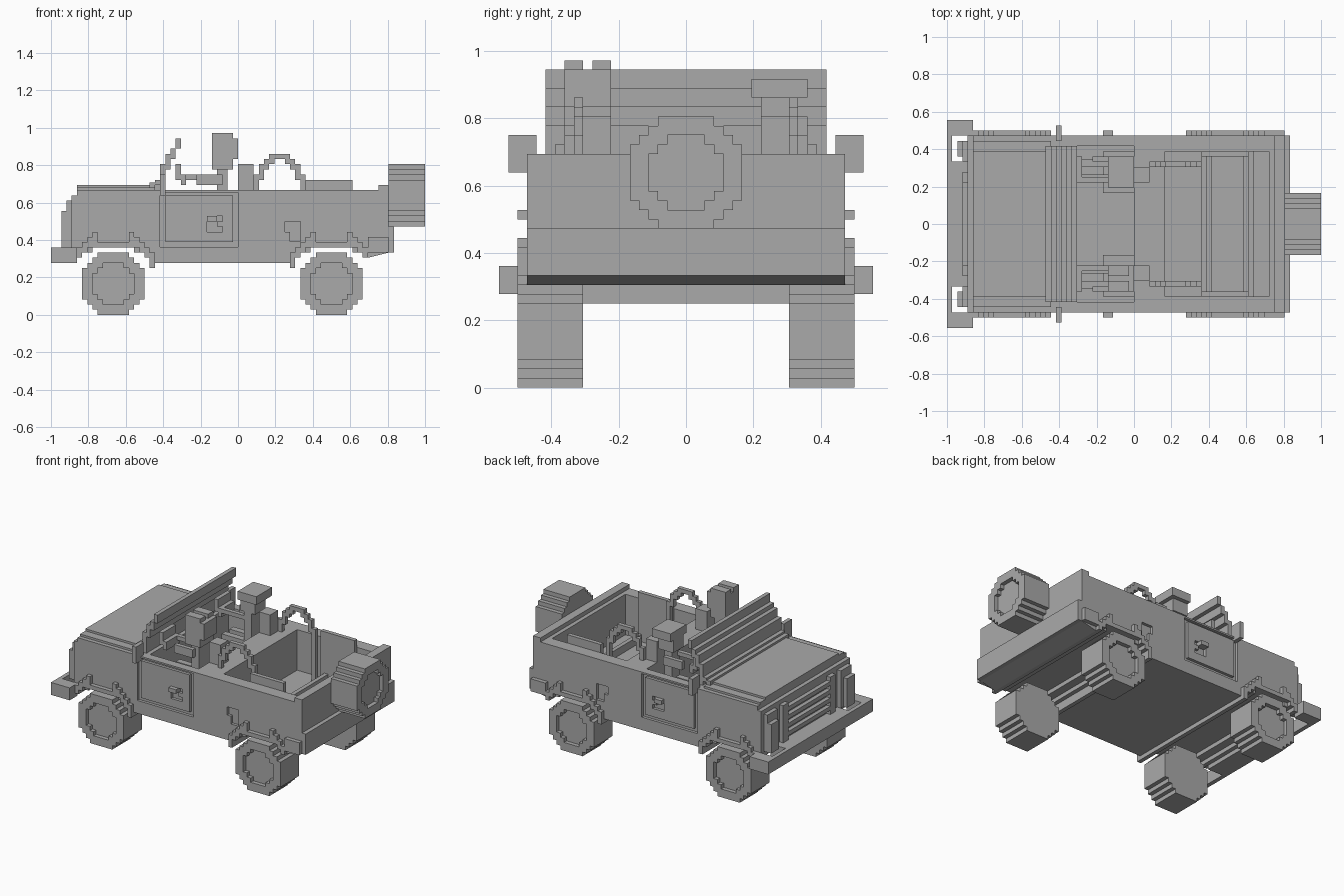
import bpy
import bmesh

if "Cube" in bpy.data.objects:
    bpy.data.objects.remove(bpy.data.objects["Cube"], do_unlink=True)

UNIT = 1 / 36  # one block
grey = bpy.data.materials.new("plain grey")
grey.use_nodes = True
grey.diffuse_color = (0.4, 0.4, 0.4, 1)
grey.node_tree.nodes["Principled BSDF"].inputs["Base Color"].default_value = (0.4, 0.4, 0.4, 1)


def finish(name, bm):
    bmesh.ops.recalc_face_normals(bm, faces=bm.faces)
    bmesh.ops.scale(bm, vec=(UNIT, UNIT, UNIT), verts=bm.verts)
    mesh = bpy.data.meshes.new(name)
    bm.to_mesh(mesh)
    bm.free()
    mesh.materials.append(grey)
    obj = bpy.data.objects.new(name, mesh)
    bpy.context.collection.objects.link(obj)
    return obj


def boxes(name, items, mirror=False):
    """Boxes given as (x0, x1, y0, y1, z0, z1), optionally repeated at -y."""
    bm = bmesh.new()
    for x0, x1, y0, y1, z0, z1 in items:
        for lo, hi in ([(y0, y1), (-y1, -y0)] if mirror else [(y0, y1)]):
            verts = bmesh.ops.create_cube(bm, size=1)["verts"]
            bmesh.ops.scale(bm, vec=(x1 - x0, hi - lo, z1 - z0), verts=verts)
            bmesh.ops.translate(bm, vec=((x0 + x1) / 2, (lo + hi) / 2, (z0 + z1) / 2), verts=verts)
    return finish(name, bm)


def prism(name, points, start, end, axis="y"):
    """Outline of (across, z) points extruded along an axis."""
    bm = bmesh.new()
    if axis == "y":
        verts = [bm.verts.new((a, start, z)) for a, z in points]
        step = (0, end - start, 0)
    else:
        verts = [bm.verts.new((start, a, z)) for a, z in points]
        step = (end - start, 0, 0)
    face = bm.faces.new(verts)
    out = bmesh.ops.extrude_face_region(bm, geom=[face])["geom"]
    bmesh.ops.translate(bm, vec=step, verts=[v for v in out if isinstance(v, bmesh.types.BMVert)])
    return finish(name, bm)


def cut(target, cutter):
    mod = target.modifiers.new("cut", "BOOLEAN")
    mod.operation = "DIFFERENCE"
    mod.solver = "EXACT"
    mod.object = cutter
    bpy.context.view_layer.objects.active = target
    bpy.ops.object.modifier_apply(modifier=mod.name)
    bpy.data.objects.remove(cutter, do_unlink=True)


def stepped_disc(centre, height, half, flat):
    quarter = []
    for i in range(half - flat):
        quarter += [(flat + i, half - i), (flat + i, half - i - 1)]
    quarter.append((half, flat))
    points = []
    for _ in range(4):
        points += quarter
        quarter = [(b, -a) for a, b in quarter]
    return [(centre + a, height + b) for a, b in points]


# Wheels with recessed hubs
AXLES = {"front": -24, "rear": 18}
for place, x in AXLES.items():
    for side, s in (("left", 1), ("right", -1)):
        wheel = prism(f"{place}_{side}_wheel", stepped_disc(x, 6, 6, 3), s * 11, s * 18)
        cut(wheel, prism("hub_cutter", stepped_disc(x, 6, 4, 2), s * 17, s * 19))
spare = prism("spare_wheel", stepped_disc(0, 23, 6, 3), 29, 36, "x")
cut(spare, prism("hub_cutter", stepped_disc(0, 23, 4, 2), 35, 37, "x"))

# Body shell with stepped wheel arches
half_arch = [(-7, 10), (-7, 11), (-6, 11), (-6, 12), (-4, 12), (-4, 13)]
arch = half_arch + [(-a, z) for a, z in reversed(half_arch)]
front_arch = [(AXLES["front"] + a, z) for a, z in arch[1:]]
rear_arch = [(AXLES["rear"] + a, z) for a, z in arch[:-1]]
outline = ([(-32, 13)] + front_arch + rear_arch
           + [(29, 12), (29, 25), (27, 25), (27, 24), (-31, 24), (-31, 23), (-32, 23)])
body = prism("body", outline, -17, 17)
cut(body, boxes("cabin_cutter", [(-13, 0, -15, 15, 14.2, 30)]))
cut(body, boxes("bed_cutter", [(6, 26, -14, 14, 14.2, 30)]))

# Door seams, handle recess and fuel cap recess
for s in (1, -1):
    y0, y1 = sorted((s * 16.3, s * 18))
    door = boxes("door_cutter", [(-15, 0, y0, y1, 13.1, 23.6)])
    cut(door, boxes("door_core", [(-14, -1, y0 - 1, y1 + 1, 14, 23)]))
    cut(body, door)
    for x0, x1, z0, z1 in ((-6, -3, 16, 19), (9, 12, 14.1, 18)):
        cut(body, boxes("recess_cutter", [(x0, x1, y0, y1, z0, z1)]))
boxes("door_handles", [(-6, -4, 16.3, 18, 18, 19), (-4, -3, 16.3, 17, 17, 18)], True)
boxes("fuel_caps", [(9, 10, 16.2, 17, 14, 16)], True)

# Wheel arch trim
trim = [(0, 3, 13, 14), (3, 4, 13, 16), (4, 5, 13, 15), (5, 6, 12, 14), (6, 7, 11, 13)]
for place, x in AXLES.items():
    inner = 1 if place == "front" else -1
    items = [(x + min(s * a, s * b), x + max(s * a, s * b), -18, 18, lo, hi)
             for a, b, lo, hi in trim for s in (1, -1)]
    items.append((x + min(inner * 7, inner * 8), x + max(inner * 7, inner * 8), -18, 18, 9, 12))
    boxes(f"{place}_arch_trim", items)

# Bonnet and nose
boxes("bonnet", [(-31, -15, -14, 14, 24, 25)])
boxes("bonnet_edges", [(-31, -16, 14, 16, 24, 24.5)], True)
boxes("grille_slats", [(-33, -32, -8, 8, z, z + 1) for z in (14, 16, 18, 20)])
boxes("grille_frame", [(-33, -32, 8, 10, 13, 22)], True)
boxes("headlights", [(-34, -33, 13, 16, 13, 20), (-33, -32, 12, 16, 13, 22)], True)

# Bumpers and tail
boxes("front_bumper", [(-36, -35, -20, 20, 10, 13), (-35, -31, -12, 12, 10, 13)])
boxes("front_bumper_ends", [(-35, -31, 17, 20, 10, 13)], True)
boxes("rear_bumper", [(29, 30, -17, 17, 12, 17)])
boxes("rear_bumper_ends", [(25, 29, 17, 18, 12, 15)], True)

# Raked windscreen and mirrors
screen = [(-17, 24, 25.5), (-16, 25, 26), (-15, 24, 29), (-14, 28, 31), (-13, 30, 32), (-12, 32, 34)]
boxes("windscreen", [(x, x + 1, -15, 15, lo, hi) for x, lo, hi in screen])
boxes("mirrors", [(-15, -14, 16, 19, 23, 27)], True)

# Roll bars
bar = [(0, 1, 30, 31), (1, 2, 29, 31), (2, 3, 28, 30), (3, 4, 26, 29), (4, 5, 24, 27)]
items = [(8 + min(s * a, s * b), 8 + max(s * a, s * b), 11, 12, lo, hi)
         for a, b, lo, hi in bar for s in (1, -1)]
boxes("roll_bars", items + [(12, 13, 11, 12, 14, 24)], True)

# Cabin and bed fittings
boxes("bed_side_panels", [(13, 22, 13, 14, 14, 26)], True)
boxes("headrests", [(0, 3, 8, 11, 24, 29)], True)
boxes("seats", [(-6, 0, 6, 14, 14, 19)], True)
boxes("steering_wheels", [(-12, -11, 8, 13, 26, 29), (-11, -10, 8, 13, 25, 27)], True)

# Seated figures
boxes("figure_arms", [(-10, -3, 8, 9, 26, 27), (-8, -3, 12, 13, 25, 27)], True)
boxes("figure_legs", [(-10, -4, 8, 9.5, 19, 21), (-10, -4, 11, 12.5, 19, 21)], True)
boxes("right_figure_torso", [(-4, -2, -12, -8, 19, 28)])
boxes("right_figure_head", [(-5, -1, -13, -8, 28, 34), (-1, 0, -13, -8, 30, 34),
                            (-5, -1, -13, -11, 34, 35), (-5, -1, -10, -8, 34, 35)])
boxes("left_figure_torso", [(-4, -2, 8, 11, 19, 31)])
boxes("left_figure_head", [(-5, -1, 8, 12, 28, 32), (-5, 0, 7, 13, 31, 33)])
